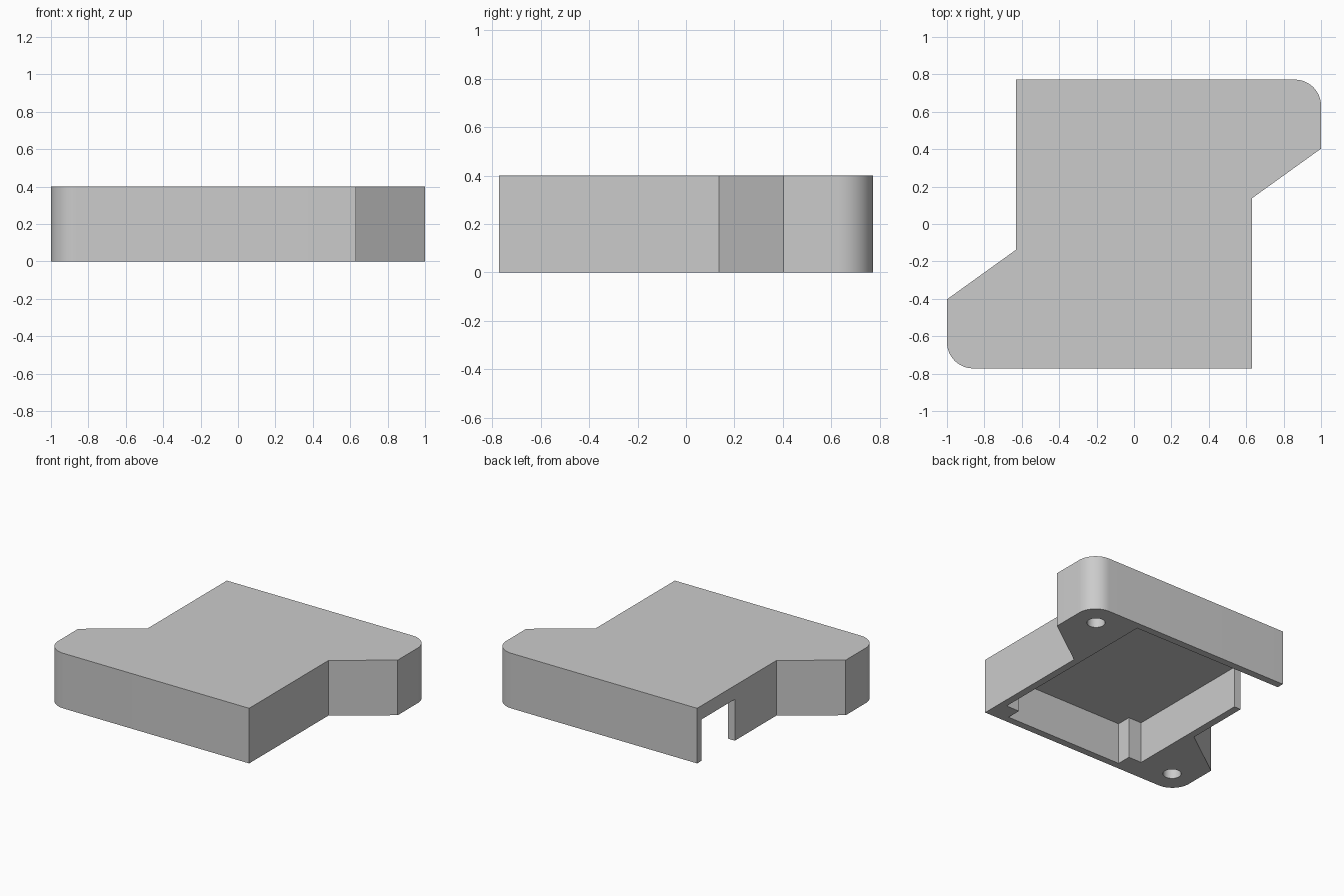
import bpy, bmesh
from math import cos, sin, pi

cube = bpy.data.objects.get("Cube")
if cube:
    bpy.data.objects.remove(cube, do_unlink=True)

HEIGHT, CEILING = 0.4, 0.3
OUT_X, OUT_Y, ROUND = 0.63, 0.772, 0.14
IN_X, IN_Y, POST = 0.577, 0.72, 0.105

grey = bpy.data.materials.new("light grey")
grey.use_nodes = True
colour = (0.6, 0.6, 0.6, 1)
grey.diffuse_color = colour
grey.node_tree.nodes["Principled BSDF"].inputs["Base Color"].default_value = colour


def prism(name, outline, bottom, top):
    """Extrude a counter-clockwise outline between two heights."""
    bm = bmesh.new()
    base = bm.faces.new([bm.verts.new((x, y, bottom)) for x, y in outline])
    side = bmesh.ops.extrude_face_region(bm, geom=[base])["geom"]
    moved = [v for v in side if isinstance(v, bmesh.types.BMVert)]
    bmesh.ops.translate(bm, verts=moved, vec=(0, 0, top - bottom))
    bmesh.ops.recalc_face_normals(bm, faces=bm.faces)
    mesh = bpy.data.meshes.new(name)
    bm.to_mesh(mesh)
    bm.free()
    mesh.materials.append(grey)
    obj = bpy.data.objects.new(name, mesh)
    bpy.context.collection.objects.link(obj)
    return obj


def arc(cx, cy, radius, start, end, steps):
    angles = [start + (end - start) * i / steps for i in range(steps + 1)]
    return [(cx + radius * cos(a), cy + radius * sin(a)) for a in angles]


# Cover: half the outline with one flared ear, repeated by a half turn
half = [(OUT_X, -OUT_Y), (OUT_X, 0.137), (1, 0.403)]
half += arc(1 - ROUND, OUT_Y - ROUND, ROUND, 0, pi / 2, 12)
cover = prism("cover", half + [(-x, -y) for x, y in half], 0, HEIGHT)

# Cavity: open below, two front corner posts, side opening at the back
cavity = [
    (IN_X - POST, -IN_Y), (IN_X - POST, POST - IN_Y), (IN_X, POST - IN_Y),
    (IN_X, IN_Y), (-0.8, IN_Y), (-0.8, 0.34), (-IN_X, 0.34),
    (-IN_X, POST - IN_Y), (POST - IN_X, POST - IN_Y), (POST - IN_X, -IN_Y),
]
cutters = [prism("cavity_cutter", cavity, -0.1, CEILING)]

# Blind screw holes in the ears
for side, s in (("left", 1), ("right", -1)):
    circle = arc(0.83 * s, 0.6 * s, 0.06, 0, 2 * pi, 32)[:-1]
    cutters.append(prism(side + "_hole_cutter", circle, -0.1, CEILING))

bpy.ops.object.select_all(action="DESELECT")
bpy.context.view_layer.objects.active = cover
cover.select_set(True)
for cutter in cutters:
    cutter.hide_render = True
    mod = cover.modifiers.new(cutter.name, "BOOLEAN")
    mod.operation = "DIFFERENCE"
    mod.solver = "EXACT"
    mod.object = cutter
    bpy.ops.object.modifier_apply(modifier=mod.name)
    bpy.data.objects.remove(cutter, do_unlink=True)

bpy.ops.object.shade_smooth_by_angle(angle=pi / 6)
